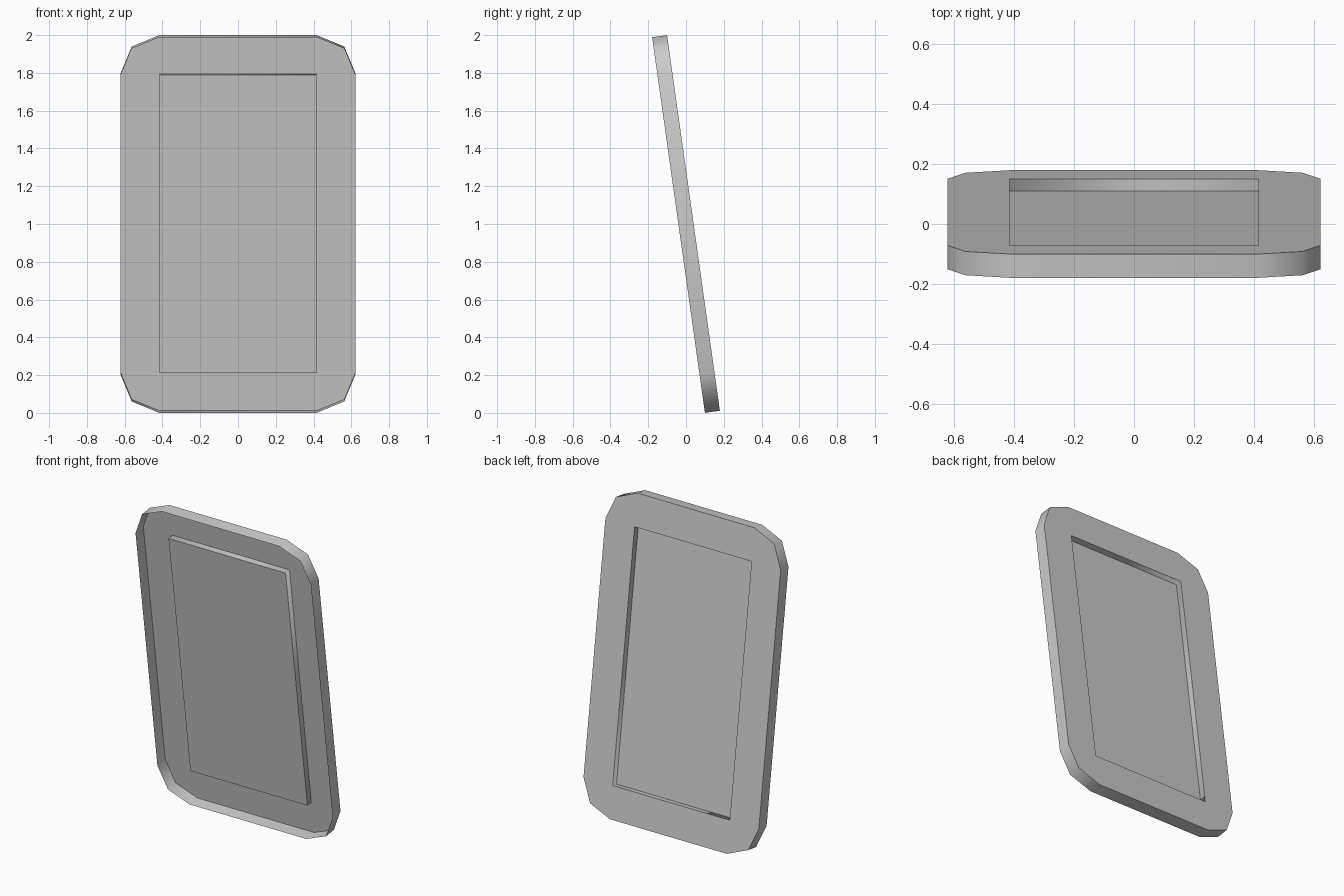
import bpy
import bmesh
from math import cos, sin, pi, radians
from mathutils import Matrix

if "Cube" in bpy.data.objects:
    bpy.data.objects.remove(bpy.data.objects["Cube"])

HALF_W, HALF_H = 0.623, 1.004   # outer half size
RADIUS = 0.207                  # corner rounding
HALF_T, DEPTH = 0.04, 0.04      # half thickness, recess depth
TILT = radians(8)

grey = bpy.data.materials.new("grey")
grey.use_nodes = True
colour = (0.6, 0.6, 0.6, 1)
grey.diffuse_color = colour
grey.node_tree.nodes["Principled BSDF"].inputs["Base Color"].default_value = colour

bm = bmesh.new()
cx, cz = HALF_W - RADIUS, HALF_H - RADIUS
centres = [(cx, cz), (-cx, cz), (-cx, -cz), (cx, -cz)]


def loop(points, y):
    return [bm.verts.new((x, y, z)) for x, z in points]


def wall(a, b):
    """Smooth band of quads between two closed loops."""
    n = len(a)
    for i in range(n):
        j = (i + 1) % n
        bm.faces.new((a[i], a[j], b[j], b[i])).smooth = True


# Rounded outline: three points per corner
outline = [(x + RADIUS * cos((k * 2 + s) * pi / 4), z + RADIUS * sin((k * 2 + s) * pi / 4))
           for k, (x, z) in enumerate(centres) for s in range(3)]
front = loop(outline, -HALF_T)
back = loop(outline, HALF_T)
rim = loop(centres, HALF_T)
floor = loop(centres, HALF_T - DEPTH)

# Outer side, recess side and recess floor; the front stays open
wall(front, back)
wall(rim, floor)
bm.faces.new(floor)

# Flat back border around the recess
for k in range(4):
    n = (k + 1) % 4
    bm.faces.new([rim[k]] + back[3 * k:3 * k + 3])
    bm.faces.new((rim[k], back[3 * k + 2], back[3 * n], rim[n]))

bmesh.ops.recalc_face_normals(bm, faces=bm.faces[:])
bm.faces.ensure_lookup_table()
border = bm.faces[-1]
border.normal_update()
if border.normal.y < 0:
    bmesh.ops.reverse_faces(bm, faces=bm.faces[:])

# Sharp edges where the sides meet the flat faces
for e in bm.edges:
    e.smooth = len({f.smooth for f in e.link_faces}) == 1

# Lean the top forward and stand on the ground
bm.transform(Matrix.Translation((0, 0, 1)) @ Matrix.Rotation(TILT, 4, "X"))
mesh = bpy.data.meshes.new("recessed_panel")
bm.to_mesh(mesh)
bm.free()
mesh.materials.append(grey)
bpy.context.collection.objects.link(bpy.data.objects.new("recessed_panel", mesh))
